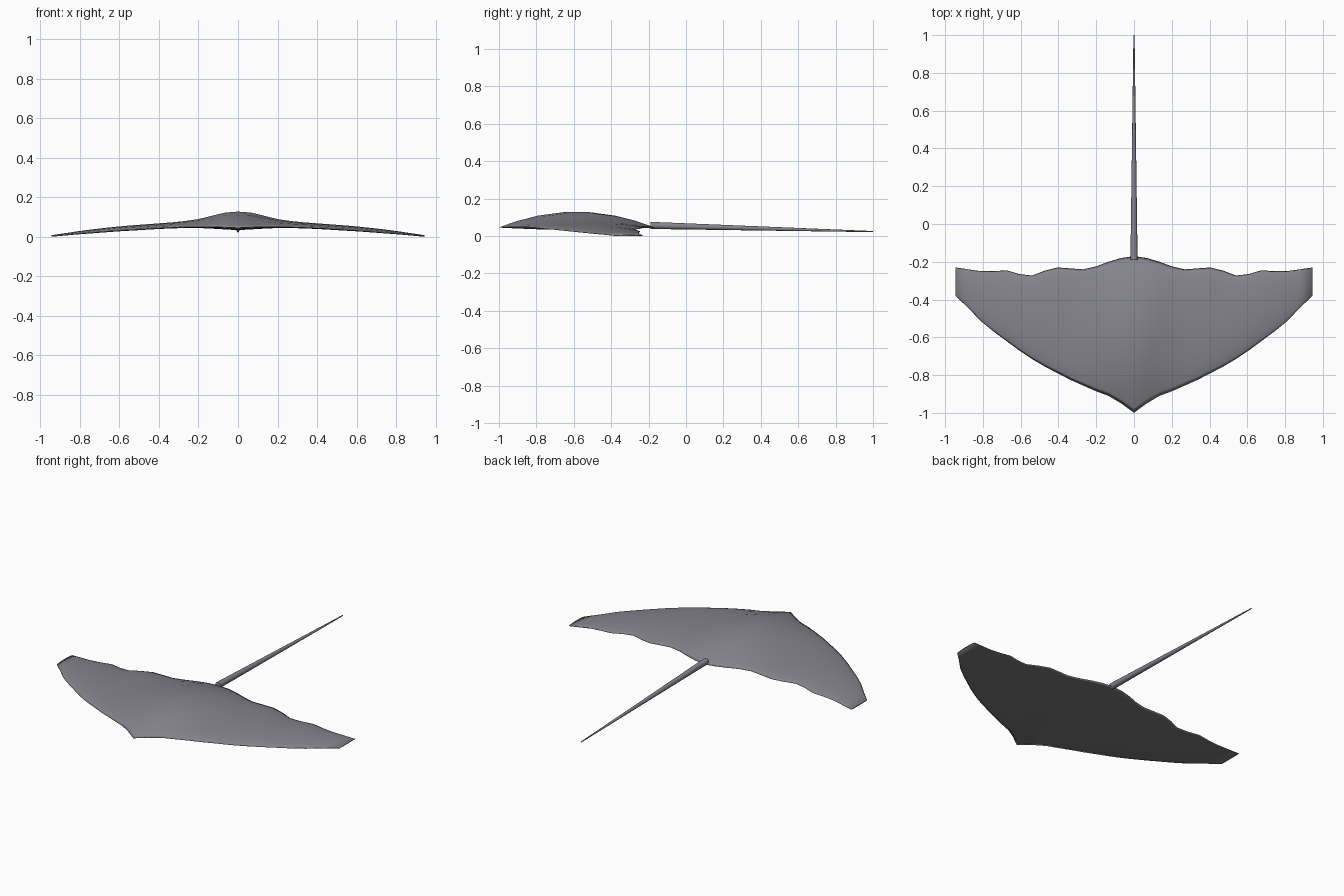
import bpy, bmesh, math
from mathutils import Vector

if "Cube" in bpy.data.objects:
    bpy.data.objects.remove(bpy.data.objects["Cube"], do_unlink=True)


def material(name, rgb):
    m = bpy.data.materials.new(name)
    m.use_nodes = True
    m.diffuse_color = (*rgb, 1)
    m.node_tree.nodes["Principled BSDF"].inputs["Base Color"].default_value = (*rgb, 1)
    return m


def finish(bm, name, mats, angle):
    bmesh.ops.recalc_face_normals(bm, faces=bm.faces)
    mesh = bpy.data.meshes.new(name)
    bm.to_mesh(mesh)
    bm.free()
    obj = bpy.data.objects.new(name, mesh)
    bpy.context.collection.objects.link(obj)
    for m in mats:
        mesh.materials.append(m)
    bpy.ops.object.select_all(action='DESELECT')
    obj.select_set(True)
    bpy.context.view_layer.objects.active = obj
    bpy.ops.object.shade_smooth_by_angle(angle=math.radians(angle))


def bridge(bm, a, b):
    n = len(a)
    return [bm.faces.new((a[i], a[(i + 1) % n], b[(i + 1) % n], b[i])) for i in range(n)]


skin = material("slate grey", (0.235, 0.235, 0.265))
belly_mat = material("belly grey", (0.19, 0.19, 0.19))

# Half-span stations, from the centre line to the wing tip
HALF_SPAN = 0.945
leading = [-1, -.95, -.91, -.885, -.855, -.825, -.79, -.755, -.715, -.67, -.62, -.57, -.515, -.445, -.38]
trailing = [-.17, -.18, -.2, -.225, -.24, -.235, -.23, -.247, -.273, -.265, -.245, -.25, -.25, -.24, -.23]
back = [.13, .124, .107, .09, .08, .073, .068, .063, .058, .052, .045, .037, .028, .018, .008]
belly = [.033, .037, .041, .044, .044, .042, .039, .035, .031, .027, .022, .017, .012, .006, 0]
last = len(leading) - 1
STEPS = 9


def section(bm, k):
    """Closed wing section: over the back, then return under the belly."""
    i = abs(k)
    x = HALF_SPAN * k / last
    edge = belly[i] + 0.13 * (back[i] - belly[i])
    power = 1 - 0.35 * min(1, i / 5)
    ring = []
    for j in range(2 * STEPS):
        t = 0.5 - 0.5 * math.cos(math.pi * j / STEPS)
        bulge = max(0, 4 * t * (1 - t)) ** power
        peak = back[i] if j < STEPS else belly[i]
        y = leading[i] + t * (trailing[i] - leading[i])
        ring.append(bm.verts.new((x, y, edge + bulge * (peak - edge))))
    return ring


# Body and wings, with a paler back and a neutral belly
bm = bmesh.new()
rings = [section(bm, k) for k in range(-last, last + 1)]
for a, b in zip(rings, rings[1:]):
    for j, face in enumerate(bridge(bm, a, b)):
        face.material_index = 0 if j < STEPS else 1
for ring in (rings[0], rings[-1]):
    bm.faces.new(ring)
finish(bm, "body_and_wings", [skin, belly_mat], 179)

# Tapered whip tail
bm = bmesh.new()
SIDES = 12
start, end = Vector((0, -.19, .057)), Vector((0, 1, .024))
tail_rings = []
for s in range(9):
    t = s / 8
    c = start.lerp(end, t)
    r = 0.019 + t * (0.003 - 0.019)
    tail_rings.append([bm.verts.new((r * math.cos(a), c.y, c.z + r * math.sin(a)))
                       for a in (2 * math.pi * q / SIDES for q in range(SIDES))])
for a, b in zip(tail_rings, tail_rings[1:]):
    bridge(bm, a, b)
bm.faces.new(tail_rings[0])
bm.faces.new(tail_rings[-1])
finish(bm, "tail", [skin], 40)
